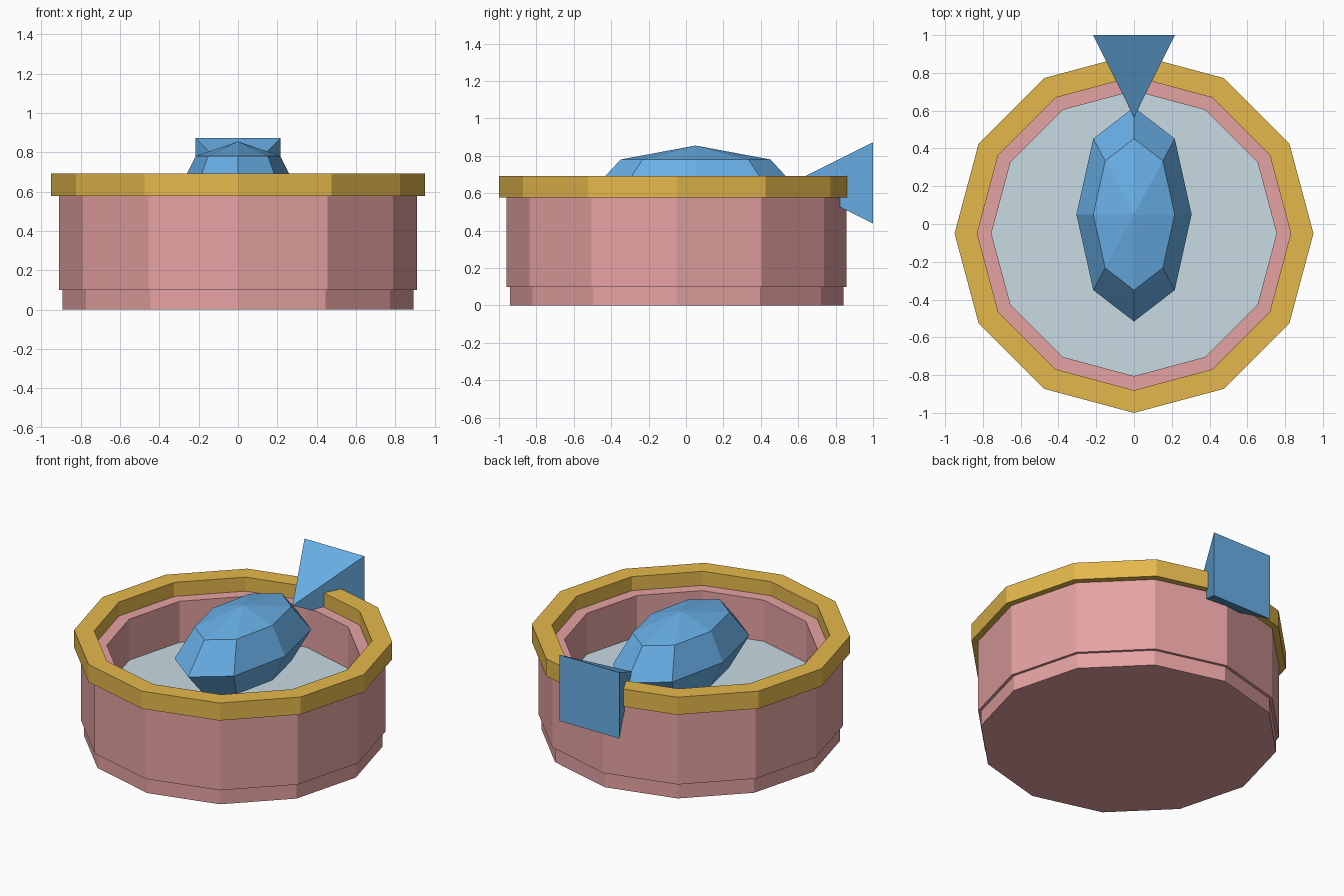
import bpy, bmesh, math
from mathutils import Matrix

if "Cube" in bpy.data.objects:
    bpy.data.objects.remove(bpy.data.objects["Cube"])

SIDES = 12
TUB_Y = -0.05


def srgb(hexcode):
    out = []
    for i in (0, 2, 4):
        c = int(hexcode[i:i + 2], 16) / 255
        out.append(c / 12.92 if c <= 0.04045 else ((c + 0.055) / 1.055) ** 2.4)
    return (*out, 1.0)


def material(name, hexcode):
    m = bpy.data.materials.new(name)
    m.diffuse_color = srgb(hexcode)
    m.use_nodes = True
    m.node_tree.nodes["Principled BSDF"].inputs["Base Color"].default_value = m.diffuse_color
    return m


pink = material("pink", "E6A2A2")
gold = material("gold", "E4B84C")
pale = material("pale blue", "C8DBE4")
blue = material("bright blue", "68AFE6")


def add(name, bm, mat):
    bmesh.ops.recalc_face_normals(bm, faces=bm.faces)
    mesh = bpy.data.meshes.new(name)
    bm.to_mesh(mesh)
    bm.free()
    mesh.materials.append(mat)
    ob = bpy.data.objects.new(name, mesh)
    bpy.context.collection.objects.link(ob)
    return ob


def disc(name, radius, z0, z1, mat):
    """Solid twelve-sided slab with a corner pointing to the front."""
    bm = bmesh.new()
    bmesh.ops.create_cone(bm, cap_ends=True, segments=SIDES, radius1=radius,
                          radius2=radius, depth=z1 - z0,
                          matrix=Matrix.Translation((0, TUB_Y, (z0 + z1) / 2)))
    return add(name, bm, mat)


def ring(name, outer, inner, z0, z1, mat):
    """Twelve-sided ring with a rectangular section."""
    bm = bmesh.new()
    section = [(outer, z0), (outer, z1), (inner, z1), (inner, z0)]
    loops = []
    for i in range(SIDES):
        a = 2 * math.pi * i / SIDES
        loops.append([bm.verts.new((r * math.sin(a), TUB_Y + r * math.cos(a), z))
                      for r, z in section])
    for i in range(SIDES):
        p, q = loops[i], loops[(i + 1) % SIDES]
        for k in range(4):
            n = (k + 1) % 4
            bm.faces.new((p[k], q[k], q[n], p[n]))
    return add(name, bm, mat)


# Tub: stepped base, wall, rim and water
disc("tub_base", 0.891, 0.0, 0.105, pink)
ring("tub_wall", 0.909, 0.755, 0.10, 0.60, pink)
ring("tub_rim", 0.95, 0.83, 0.577, 0.692, gold)
disc("water", 0.76, 0.10, 0.33, pale)

# Floating body: faceted stretched sphere
bm = bmesh.new()
bmesh.ops.create_uvsphere(bm, u_segments=8, v_segments=4, radius=1)
bm.transform(Matrix.Translation((0, 0.051, 0.60)) @ Matrix.Diagonal((0.305, 0.567, 0.255, 1)))
add("fish_body", bm, blue)

# Tail: square pyramid, tip towards the body
bm = bmesh.new()
tip = bm.verts.new((0, 0.565, 0.655))
base = [bm.verts.new((x * 0.217, 1.0, 0.655 + z * 0.217))
        for x, z in ((-1, -1), (1, -1), (1, 1), (-1, 1))]
bm.faces.new(base)
for i in range(4):
    bm.faces.new((tip, base[i], base[(i + 1) % 4]))
add("fish_tail", bm, blue)
